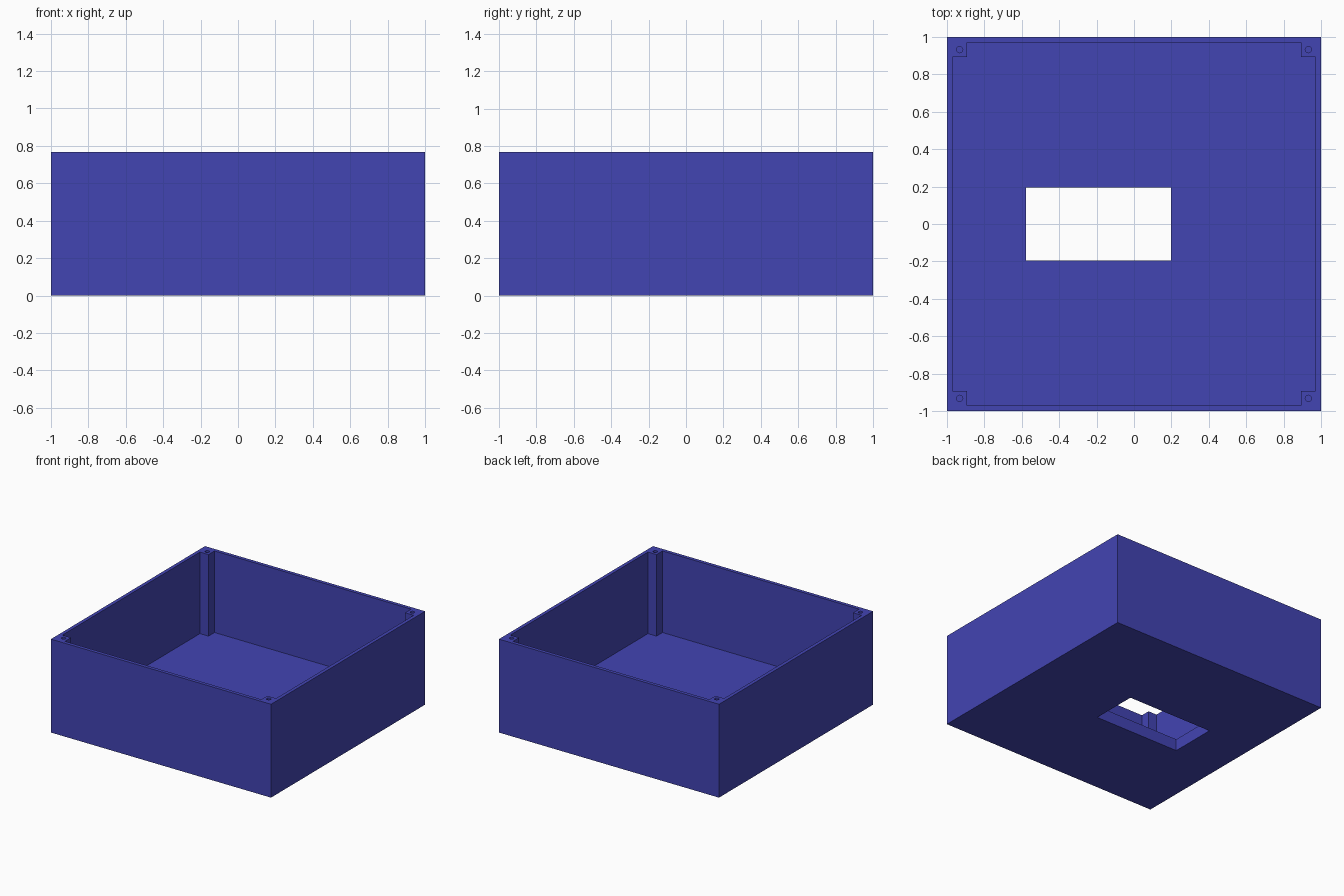
import bpy, bmesh, math

if "Cube" in bpy.data.objects:
    bpy.data.objects.remove(bpy.data.objects["Cube"])

HEIGHT, FLOOR = 0.767, 0.097
INNER, POST = 0.971, 0.893        # inner wall face, inner post face
HOLE_POS, HOLE_R = 0.932, 0.017   # screw holes in the posts

blue = bpy.data.materials.new("blue_plastic")
blue.diffuse_color = (0.055, 0.058, 0.45, 1)
blue.use_nodes = True
blue.node_tree.nodes["Principled BSDF"].inputs["Base Color"].default_value = blue.diffuse_color


def prism(name, outline, z0, z1):
    """Extrude a counter-clockwise outline from z0 up to z1."""
    bm = bmesh.new()
    base = bm.faces.new([bm.verts.new((x, y, z0)) for x, y in outline])
    top = bmesh.ops.extrude_face_region(bm, geom=[base])["geom"]
    for v in top:
        if isinstance(v, bmesh.types.BMVert):
            v.co.z = z1
    bmesh.ops.recalc_face_normals(bm, faces=bm.faces)
    mesh = bpy.data.meshes.new(name)
    bm.to_mesh(mesh)
    bm.free()
    mesh.materials.append(blue)
    obj = bpy.data.objects.new(name, mesh)
    bpy.context.collection.objects.link(obj)
    return obj


def rect(x0, x1, y0, y1):
    return [(x0, y0), (x1, y0), (x1, y1), (x0, y1)]


def cut(target, cutter):
    """Subtract the cutter from the target, then remove the cutter."""
    mod = target.modifiers.new("cut", 'BOOLEAN')
    mod.operation, mod.solver, mod.object = 'DIFFERENCE', 'EXACT', cutter
    bpy.context.view_layer.objects.active = target
    bpy.ops.object.modifier_apply(modifier=mod.name)
    bpy.data.objects.remove(cutter)


# Solid block
box = prism("open_box", rect(-1, 1, -1, 1), 0, HEIGHT)

# Cavity with notched corners, which leaves the walls and square corner posts
quarter = [(INNER, POST), (POST, POST), (POST, INNER)]
cavity = []
for i in range(4):
    for x, y in quarter:
        for _ in range(i):
            x, y = -y, x
        cavity.append((x, y))
cut(box, prism("cavity_cutter", cavity, FLOOR, HEIGHT + 0.1))

# Rectangular window through the floor
cut(box, prism("window_cutter", rect(-0.578, 0.198, -0.194, 0.194), -0.1, FLOOR + 0.1))

# Screw holes down the corner posts
for sx in (-1, 1):
    for sy in (-1, 1):
        ring = [(sx * HOLE_POS + HOLE_R * math.cos(math.tau * k / 24),
                 sy * HOLE_POS + HOLE_R * math.sin(math.tau * k / 24)) for k in range(24)]
        cut(box, prism("hole_cutter", ring, FLOOR, HEIGHT + 0.1))
